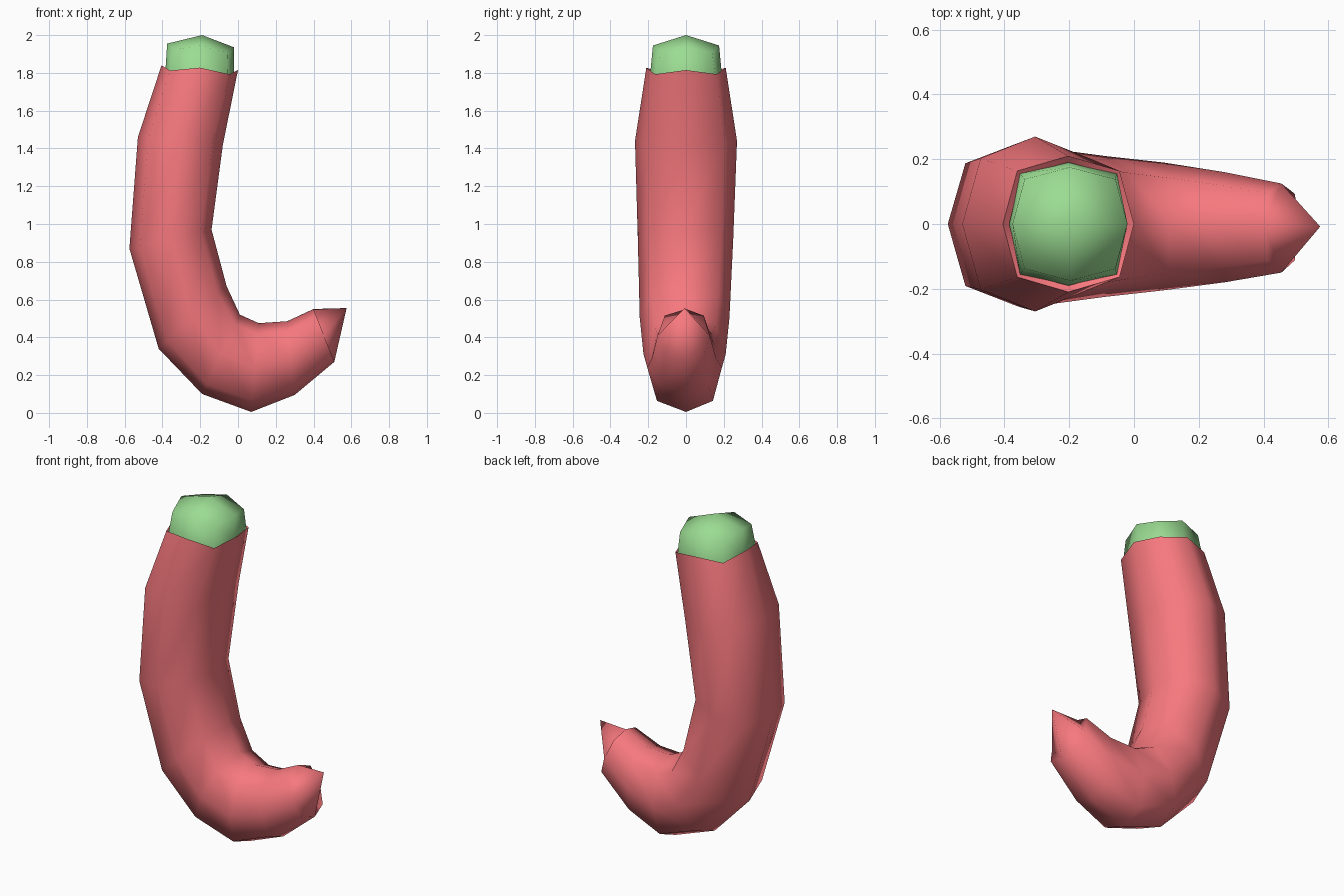
import bpy, bmesh, math
from mathutils import Vector

if "Cube" in bpy.data.objects:
    bpy.data.objects.remove(bpy.data.objects["Cube"])


def add_ring(bm, outer, inner, y_pos, y_neg, diag=0.75, drop=0.0):
    """Eight-sided ring spanning outer -> inner in the xz plane."""
    o, i = Vector((outer[0], 0, outer[1])), Vector((inner[0], 0, inner[1]))
    mid, half = (o + i) / 2, (o - i) / 2
    verts = []
    for k in range(8):
        a = k * math.pi / 4
        c, s = round(math.cos(a), 6), round(math.sin(a), 6)
        f = 1.0
        if k % 2:
            f = diag / math.cos(math.pi / 4)
        p = mid + half * c * f
        p.y = s * f * (y_pos if s > 0 else y_neg)
        p.z -= drop if k % 2 else 0
        verts.append(bm.verts.new(p))
    return verts


def build(name, rings, tip, color):
    """Skin the rings and close the last one with four quads around a tip."""
    bm = bmesh.new()
    loops = [add_ring(bm, *r) for r in rings]
    for a, b in zip(loops, loops[1:]):
        for k in range(8):
            n = (k + 1) % 8
            bm.faces.new((a[k], a[n], b[n], b[k]))
    t, last = bm.verts.new(tip), loops[-1]
    for k in range(0, 8, 2):
        bm.faces.new((last[k], last[k + 1], last[(k + 2) % 8], t))
    bmesh.ops.recalc_face_normals(bm, faces=bm.faces)
    # make sure the open skin faces outwards
    centre = sum((v.co for v in last), Vector()) / 8
    cap = [f for f in bm.faces if t in f.verts]
    if sum(f.normal.dot(f.calc_center_median() - centre) for f in cap) < 0:
        bmesh.ops.reverse_faces(bm, faces=bm.faces)
    for f in bm.faces:
        f.smooth = True
    me = bpy.data.meshes.new(name)
    bm.to_mesh(me)
    bm.free()
    me.set_sharp_from_angle(angle=math.radians(75))
    mat = bpy.data.materials.new(name + "_color")
    mat.diffuse_color = color
    mat.use_nodes = True
    mat.node_tree.nodes["Principled BSDF"].inputs["Base Color"].default_value = mat.diffuse_color
    me.materials.append(mat)
    ob = bpy.data.objects.new(name, me)
    bpy.context.collection.objects.link(ob)


# Curved pepper body: outer point, inner point, half depth back / front
build("pepper_body", [
    ((-0.385, 1.82), (-0.02, 1.80), 0.19, 0.19, 0.80, 0.02),
    ((-0.405, 1.84), (0.0, 1.815), 0.21, 0.21, 0.78, 0.025),
    ((-0.53, 1.46), (-0.08, 1.42), 0.27, 0.27),
    ((-0.575, 0.87), (-0.14, 0.97), 0.25, 0.255),
    ((-0.42, 0.34), (-0.06, 0.67), 0.23, 0.245),
    ((-0.19, 0.10), (0.01, 0.52), 0.21, 0.225),
    ((0.07, 0.005), (0.11, 0.475), 0.19, 0.205),
    ((0.30, 0.095), (0.26, 0.485), 0.16, 0.18),
    ((0.51, 0.27), (0.40, 0.55), 0.125, 0.15),
], (0.575, -0.008, 0.555), (0.93, 0.19, 0.21, 1))

# Green stem stub with a low domed top
build("stem", [
    ((-0.385, 1.80), (-0.02, 1.78), 0.19, 0.19, 0.82),
    ((-0.375, 1.955), (-0.02, 1.935), 0.175, 0.175, 0.79, 0.03),
], (-0.19, 0, 2.0), (0.33, 0.72, 0.29, 1))
